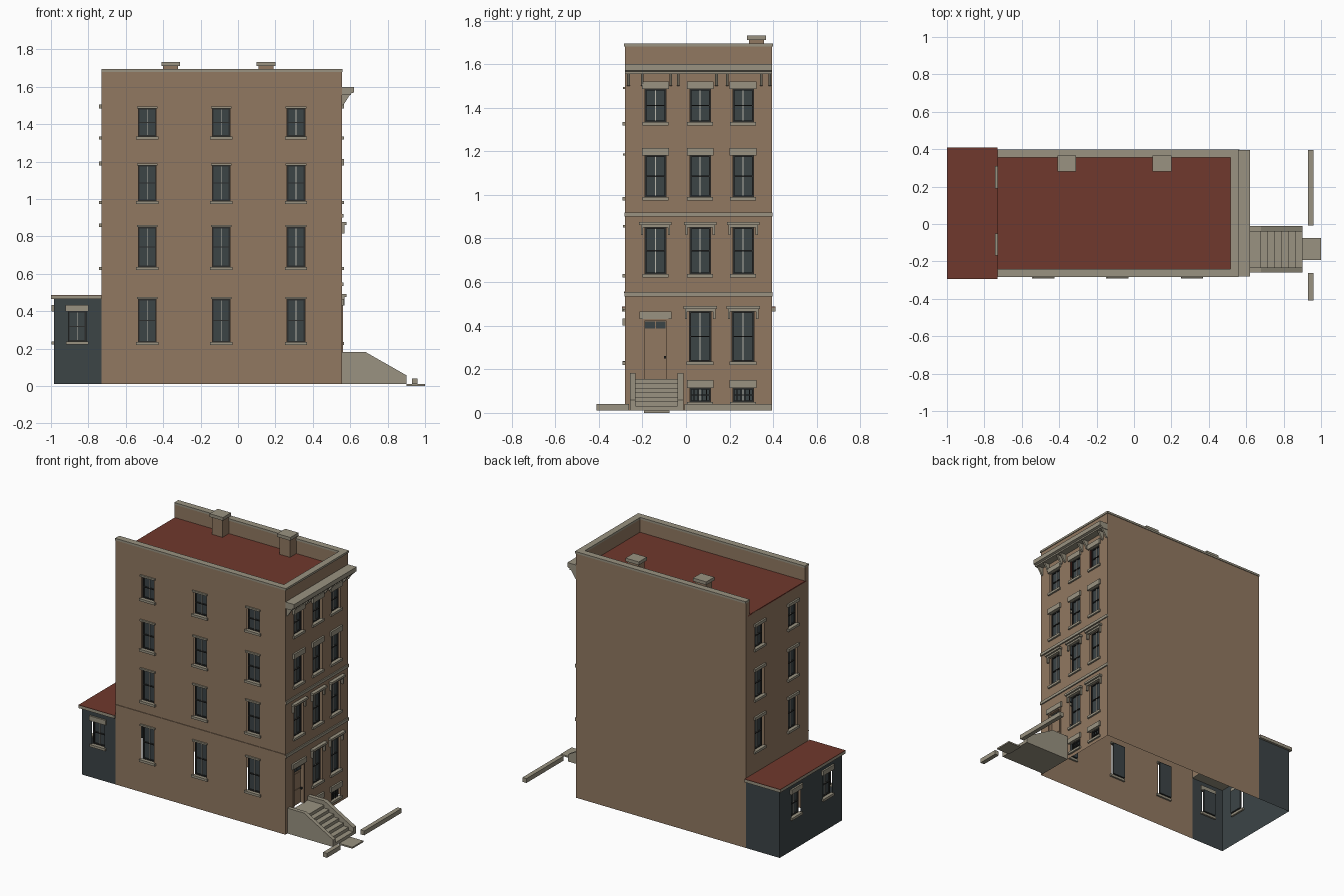
import bpy
import bmesh
from mathutils import Vector

cube = bpy.data.objects.get("Cube")
if cube:
    bpy.data.objects.remove(cube)


def material(name, rgb):
    m = bpy.data.materials.new(name)
    m.use_nodes = True
    m.diffuse_color = (*rgb, 1)
    m.node_tree.nodes["Principled BSDF"].inputs["Base Color"].default_value = (*rgb, 1)
    return m


BROWN = material("brown masonry", (0.285, 0.19, 0.12))
STONE = material("grey stone", (0.32, 0.29, 0.22))
RED = material("red roofing", (0.16, 0.04, 0.026))
SLATE = material("dark slate", (0.045, 0.058, 0.062))
DARK = material("dark frame", (0.025, 0.026, 0.025))
PALE = material("pale glazing bar", (0.5, 0.48, 0.42))


def finish(name, bm, mat):
    mesh = bpy.data.meshes.new(name)
    bm.to_mesh(mesh)
    bm.free()
    mesh.materials.append(mat)
    ob = bpy.data.objects.new(name, mesh)
    bpy.context.collection.objects.link(ob)
    return ob


def add_box(bm, x0, x1, y0, y1, z0, z1):
    corners = bmesh.ops.create_cube(bm, size=1)["verts"]
    lo = Vector((min(x0, x1), min(y0, y1), z0))
    hi = Vector((max(x0, x1), max(y0, y1), z1))
    for v in corners:
        v.co = [lo[i] if v.co[i] < 0 else hi[i] for i in range(3)]


def boxes(name, mat, *dims):
    bm = bmesh.new()
    for d in dims:
        add_box(bm, *d)
    return finish(name, bm, mat)


def prism(name, mat, profile, spans):
    """Extrude x-z profiles over several y spans."""
    bm = bmesh.new()
    for y0, y1 in spans:
        face = bm.faces.new([bm.verts.new((x, y0, z)) for x, z in profile])
        ext = bmesh.ops.extrude_face_region(bm, geom=[face])["geom"]
        for v in ext:
            if isinstance(v, bmesh.types.BMVert):
                v.co.y = y1
    bmesh.ops.recalc_face_normals(bm, faces=bm.faces)
    return finish(name, bm, mat)


class Side:
    """A vertical wall plane; u runs along it and d points out of it."""

    def __init__(self, name, axis, plane, sign):
        self.name, self.axis, self.plane, self.sign = name, axis, plane, sign

    def box(self, u0, u1, z0, z1, d0, d1):
        a, b = self.plane + self.sign * d0, self.plane + self.sign * d1
        return (u0, u1, a, b, z0, z1) if self.axis == "y" else (a, b, u0, u1, z0, z1)

    def wall(self, mat, u0, u1, z0, z1, holes=()):
        us = sorted({u0, u1, *[c for h in holes for c in h[:2]]})
        zs = sorted({z0, z1, *[c for h in holes for c in h[2:]]})
        bm = bmesh.new()
        grid = {}
        for i, u in enumerate(us):
            for j, z in enumerate(zs):
                co = (u, self.plane, z) if self.axis == "y" else (self.plane, u, z)
                grid[i, j] = bm.verts.new(co)
        for i in range(len(us) - 1):
            for j in range(len(zs) - 1):
                u, z = (us[i] + us[i + 1]) / 2, (zs[j] + zs[j + 1]) / 2
                if any(h[0] < u < h[1] and h[2] < z < h[3] for h in holes):
                    continue
                quad = [grid[i, j], grid[i + 1, j], grid[i + 1, j + 1], grid[i, j + 1]]
                flip = (self.axis == "y") != (self.sign < 0)
                bm.faces.new(quad[::-1] if flip else quad)
        # merge the coplanar cells back into large panels
        bmesh.ops.dissolve_limit(bm, angle_limit=0.01, verts=bm.verts, edges=bm.edges)
        finish(self.name + "_wall", bm, mat)

    def windows(self, holes):
        glass, frame, bars, sills = [], [], [], []
        t = 0.007
        for a, b, z0, z1 in holes:
            c, m = (a + b) / 2, (z0 + z1) / 2
            glass.append(self.box(a, b, z0, z1, -0.024, -0.02))
            for f in ((a, a + t, z0, z1), (b - t, b, z0, z1), (a, b, z0, z0 + t),
                      (a, b, z1 - t, z1), (a, b, m - 0.003, m + 0.003)):
                frame.append(self.box(*f, -0.02, -0.012))
            bars.append(self.box(c - 0.002, c + 0.002, z0 + t, z1 - t, -0.02, -0.015))
            sills.append(self.box(a - 0.012, b + 0.012, z0 - 0.016, z0, -0.012, 0.012))
        boxes(self.name + "_window_glass", SLATE, *glass)
        boxes(self.name + "_window_frames", DARK, *frame)
        boxes(self.name + "_glazing_bars", PALE, *bars)
        boxes(self.name + "_window_sills", STONE, *sills)

    def lintels(self, holes, height, over, depth):
        boxes(self.name + "_lintels", STONE, *[
            self.box(a - over, b + over, z1, z1 + height, -0.012, depth)
            for a, b, z0, z1 in holes])


def openings(centres, rows, width=0.095):
    return [(c - width / 2, c + width / 2, z0, z1) for z0, z1 in rows for c in centres]


BASE, TOP, ROOF = 0.01, 1.68, 1.59
X0, X1, Y0, Y1, XA = -0.73, 0.555, -0.28, 0.395, -0.985
levels = [(0.235, 0.465), (0.637, 0.85), (0.99, 1.18), (1.335, 1.485)]

# Long side wall and blank party wall
side = Side("long_side", "y", Y0, -1)
holes = openings((-0.485, -0.09, 0.31), levels)
side.wall(BROWN, X0, X1, BASE, TOP, holes)
side.windows(holes)
side.lintels(holes, 0.011, 0.008, 0.01)
boxes("long_side_string_course", BROWN, side.box(X0, X1, 0.55, 0.558, 0, 0.004))
Side("party_side", "y", Y1, 1).wall(BROWN, X0, X1, BASE, TOP)

# Rear wall above the annex
rear = Side("rear", "x", X0, -1)
holes = openings((-0.11, 0.25), levels[1:])
rear.wall(BROWN, Y0, Y1, 0.47, ROOF, holes)
rear.windows(holes)
rear.lintels(holes, 0.02, 0.012, 0.012)

# Street facade
street = Side("street", "x", X1, 1)
cols = (-0.14, 0.065, 0.262)
upper = openings(cols, levels[2:])
hooded = openings(cols, levels[1:2]) + openings(cols[1:], levels[:1], 0.1)
cellar = openings(cols[1:], [(0.05, 0.115)])
door = (-0.2, -0.08, 0.155, 0.43)
street.wall(BROWN, Y0, Y1, BASE, TOP, upper + hooded + cellar + [door])
street.windows(upper + hooded + cellar)
street.lintels(upper + cellar + [door], 0.035, 0.014, 0.012)
hoods, hood_brackets = [], []
for a, b, z0, z1 in hooded:
    hoods.append(street.box(a - 0.027, b + 0.027, z1 + 0.012, z1 + 0.026, -0.01, 0.024))
    hoods.append(street.box(a - 0.018, b + 0.018, z1, z1 + 0.012, -0.01, 0.012))
    for u in (a - 0.015, b + 0.015):
        hood_brackets.append(street.box(u - 0.005, u + 0.005, z1 - 0.035, z1 + 0.012, 0, 0.014))
boxes("window_hoods", STONE, *hoods)
boxes("hood_brackets", STONE, *hood_brackets)
boxes("street_bands", STONE, *[street.box(Y0 - 0.002, Y1 + 0.002, z, z + 0.02, 0, 0.008)
                               for z in (0.535, 0.9)])
boxes("cellar_bars", DARK, *[
    street.box(a + k * 0.019 - 0.002, a + k * 0.019 + 0.002, z0, z1, -0.012, -0.006)
    for a, b, z0, z1 in cellar for k in range(1, 5)])

# Door with transom
a, b, z0, z1 = door
boxes("front_door", BROWN, street.box(a, b, z0, z1, -0.024, -0.018),
      street.box(a + 0.02, b - 0.02, 0.18, 0.26, -0.018, -0.015),
      street.box(a + 0.02, b - 0.02, 0.275, 0.37, -0.018, -0.015))
boxes("door_frame", BROWN, *[street.box(*f, -0.02, 0.006) for f in (
    (a, a + 0.01, z0, z1), (b - 0.01, b, z0, z1), (a, b, z1 - 0.008, z1))])
boxes("door_transom", SLATE, *[street.box(u, u + 0.045, 0.388, 0.42, -0.018, -0.012)
                               for u in (a + 0.013, a + 0.062)])
boxes("door_knob", DARK, street.box(b - 0.02, b - 0.012, 0.25, 0.262, -0.018, -0.004))

# Roof cornice on paired brackets
prism("cornice", STONE, [(X1, 1.555), (0.605, 1.555), (0.605, 1.565), (0.62, 1.57),
                         (0.62, 1.6), (X1, 1.6)], [(Y0, Y1)])
prism("cornice_brackets", STONE, [(X1, 1.5), (0.565, 1.505), (0.597, 1.555), (X1, 1.555)],
      [(y - 0.006, y + 0.006) for y in
       (-0.264, -0.2, -0.07, -0.035, 0.14, 0.19, 0.345, 0.385)])

# Roof, parapets and chimneys
boxes("main_roof", RED, (X0, X1 - 0.02, Y0 + 0.02, Y1 - 0.02, ROOF - 0.008, ROOF))
e = 0.002
boxes("parapets", BROWN, (X0, X1 - e, Y0 + e, Y0 + 0.036, ROOF, TOP),
      (X0, X1 - e, Y1 - 0.036, Y1 - e, ROOF, TOP),
      (X1 - 0.036, X1 - e, Y0 + e, Y1 - e, ROOF, TOP))
boxes("parapet_coping", STONE, (X0, X1 + 0.005, Y0 - 0.004, Y0 + 0.04, TOP, 1.694),
      (X0, X1 + 0.005, Y1 - 0.04, Y1 + 0.004, TOP, 1.694),
      (X1 - 0.04, X1 + 0.005, Y0 + 0.04, Y1 - 0.04, TOP, 1.694))
boxes("chimney_stacks", BROWN, *[(x - 0.04, x + 0.04, 0.29, 0.358, ROOF, 1.71)
                                 for x in (-0.36, 0.15)])
boxes("chimney_caps", STONE, *[(x - 0.05, x + 0.05, 0.28, 0.367, 1.71, 1.732)
                               for x in (-0.36, 0.15)])

# Rear annex
annex_side = Side("annex_side", "y", Y0, -1)
annex_rear = Side("annex_rear", "x", XA, -1)
for s, span, centres in ((annex_side, (XA, X0), (-0.86,)),
                         (annex_rear, (Y0, Y1), (-0.12, 0.22))):
    holes = openings(centres, [(0.238, 0.4)])
    s.wall(SLATE, *span, BASE, 0.465, holes)
    s.windows(holes)
    s.lintels(holes, 0.033, 0.014, 0.012)
Side("annex_party", "y", Y1, 1).wall(SLATE, XA, X0, BASE, 0.465)
boxes("annex_eaves", STONE, (-1, X0, -0.294, 0.41, 0.465, 0.484))
boxes("annex_roof", RED, (-1, X0, -0.294, 0.41, 0.484, 0.487))

# Stoop: steps between sloping cheek walls
prism("stoop_cheeks", STONE, [(X1, BASE), (0.9, BASE), (0.9, 0.058), (0.68, 0.183),
                              (X1, 0.183)], [(-0.258, -0.232), (-0.04, -0.012)])
steps = 6
rise, run = 0.145 / (steps + 1), 0.22 / steps
boxes("stoop_steps", STONE, *[
    (X1, 0.68 + run * (steps - k), -0.232, -0.04, BASE + rise * k, BASE + rise * (k + 1))
    for k in range(steps + 1)])
boxes("entry_slab", STONE, (0.9, 1.0, -0.193, -0.075, 0, 0.01))
boxes("street_curbs", STONE, (0.93, 0.96, -0.41, -0.262, BASE, 0.04),
      (0.93, 0.96, -0.008, 0.395, BASE, 0.04))
